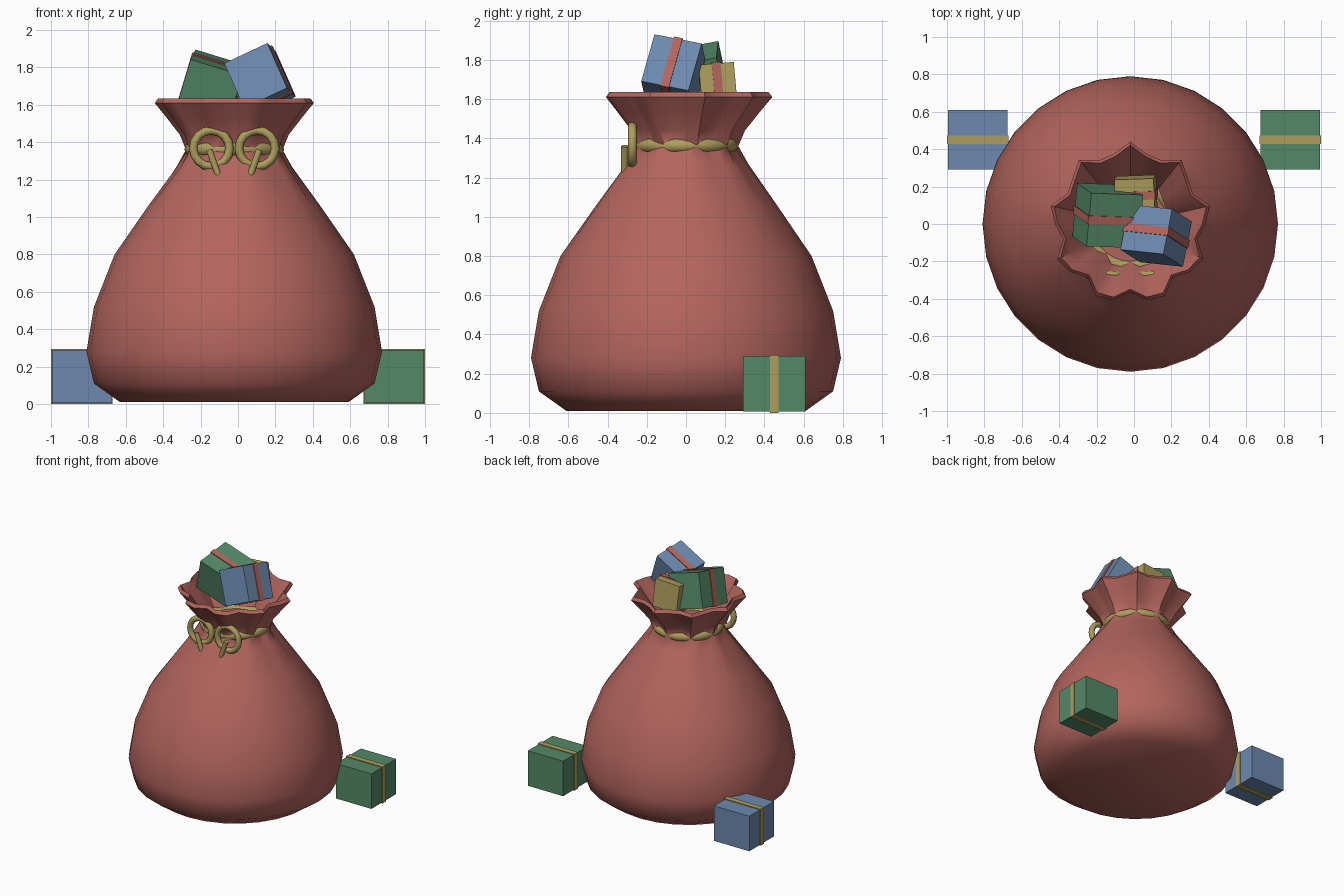
import bpy, bmesh
from math import cos, sin, pi, radians
from mathutils import Vector, Euler

if "Cube" in bpy.data.objects:
    bpy.data.objects.remove(bpy.data.objects["Cube"])

CX = -0.02  # sack axis


def mat(name, rgb):
    m = bpy.data.materials.new(name)
    m.diffuse_color = (*rgb, 1)
    m.use_nodes = True
    m.node_tree.nodes["Principled BSDF"].inputs["Base Color"].default_value = m.diffuse_color
    return m


RED = mat("red", (0.45, 0.13, 0.11))
GOLD = mat("gold", (0.42, 0.34, 0.11))
BLUE = mat("blue", (0.15, 0.25, 0.42))
GREEN = mat("green", (0.09, 0.25, 0.14))


def make(name, bm, material, smooth=None):
    bmesh.ops.recalc_face_normals(bm, faces=bm.faces)
    me = bpy.data.meshes.new(name)
    bm.to_mesh(me)
    bm.free()
    ob = bpy.data.objects.new(name, me)
    bpy.context.collection.objects.link(ob)
    me.materials.append(material)
    if smooth:
        bpy.ops.object.select_all(action='DESELECT')
        ob.select_set(True)
        bpy.context.view_layer.objects.active = ob
        bpy.ops.object.shade_smooth_by_angle(angle=radians(smooth))
    return ob


def loft(name, rings, material, smooth):
    """Skin a list of closed point rings and cap both ends."""
    bm = bmesh.new()
    vr = [[bm.verts.new(p) for p in ring] for ring in rings]
    n = len(vr[0])
    for a, b in zip(vr, vr[1:]):
        for i in range(n):
            j = (i + 1) % n
            bm.faces.new((a[i], a[j], b[j], b[i]))
    bm.faces.new(vr[0])
    bm.faces.new(vr[-1])
    return make(name, bm, material, smooth)


# Sack: (radius, height, flute depth), outside then down the inside of the mouth
profile = [(0.61, 0.01, 0), (0.75, 0.11, 0), (0.79, 0.28, 0), (0.75, 0.52, 0),
           (0.64, 0.80, 0), (0.46, 1.06, 0.003), (0.305, 1.27, 0.012),
           (0.245, 1.36, 0.022), (0.275, 1.44, 0.026), (0.345, 1.535, 0.032),
           (0.402, 1.61, 0.038), (0.385, 1.635, 0.036), (0.33, 1.555, 0.03),
           (0.255, 1.45, 0.024), (0.215, 1.38, 0.018)]
SIDES = 28
rings = []
for r, z, f in profile:
    ring = []
    for i in range(SIDES):
        a = pi / 2 + 2 * pi * i / SIDES
        rr = r + f * cos(9 * (a - pi / 2))
        ring.append((CX + rr * cos(a), rr * sin(a), z))
    rings.append(ring)
loft("sack", rings, RED, 50)


def torus(name, center, major, minor, upright=False, n=28, k=10):
    bm = bmesh.new()
    grid = []
    for i in range(n):
        a = 2 * pi * i / n
        row = []
        for j in range(k):
            b = 2 * pi * j / k
            d = major + minor * cos(b)
            u, v, w = d * cos(a), d * sin(a), minor * sin(b)
            p = Vector((u, w, v)) if upright else Vector((u, v, w))
            row.append(bm.verts.new(p + Vector(center)))
        grid.append(row)
    for i in range(n):
        for j in range(k):
            i2, j2 = (i + 1) % n, (j + 1) % k
            bm.faces.new((grid[i][j], grid[i2][j], grid[i2][j2], grid[i][j2]))
    make(name, bm, GOLD, 60)


# Cord round the neck, with two bow loops and hanging ends
torus("neck_cord", (CX, 0, 1.362), 0.23, 0.037)
for side, s in (("left", -1), ("right", 1)):
    torus(f"bow_loop_{side}", (CX + s * 0.122, -0.273, 1.367), 0.097, 0.023,
          upright=True, n=16, k=8)
    top = Vector((CX + s * 0.134, -0.313, 1.36))
    end = Vector((CX + s * 0.079, -0.313, 1.205))
    d = (end - top).normalized()
    e1, e2 = Vector((0, 1, 0)), d.cross(Vector((0, 1, 0)))
    loft(f"cord_end_{side}",
         [[p + 0.018 * (cos(2 * pi * i / 10) * e1 + sin(2 * pi * i / 10) * e2)
           for i in range(10)] for p in (top, end)], GOLD, 50)


def box(name, size, center, rot, material):
    bm = bmesh.new()
    bmesh.ops.create_cube(bm, size=1)
    bmesh.ops.scale(bm, vec=size, verts=bm.verts)
    ob = make(name, bm, material)
    ob.location = center
    ob.rotation_euler = Euler([radians(a) for a in rot])


def gift(name, size, center, rot, material, ribbon):
    box(name, size, center, rot, material)
    box(name + "_ribbon", (size[0] + 0.012, 0.045, size[2] + 0.012),
        center, rot, ribbon)


# Gifts on the ground either side
gift("ground_gift_right", (0.318, 0.318, 0.284), (0.836, 0.45, 0.148), (0, 0, 0), GREEN, GOLD)
gift("ground_gift_left", (0.318, 0.318, 0.284), (-0.836, 0.45, 0.148), (0, 0, 0), BLUE, GOLD)

# Gifts poking out of the mouth
gift("top_gift_green", (0.29, 0.29, 0.27), (-0.14, 0.045, 1.70), (11, 17, -2), GREEN, RED)
gift("top_gift_blue", (0.255, 0.25, 0.27), (0.118, -0.062, 1.733), (-12, -25, -6), BLUE, RED)
gift("top_gift_gold", (0.21, 0.18, 0.22), (0.01, 0.16, 1.665), (5, -4, 2), GOLD, RED)
